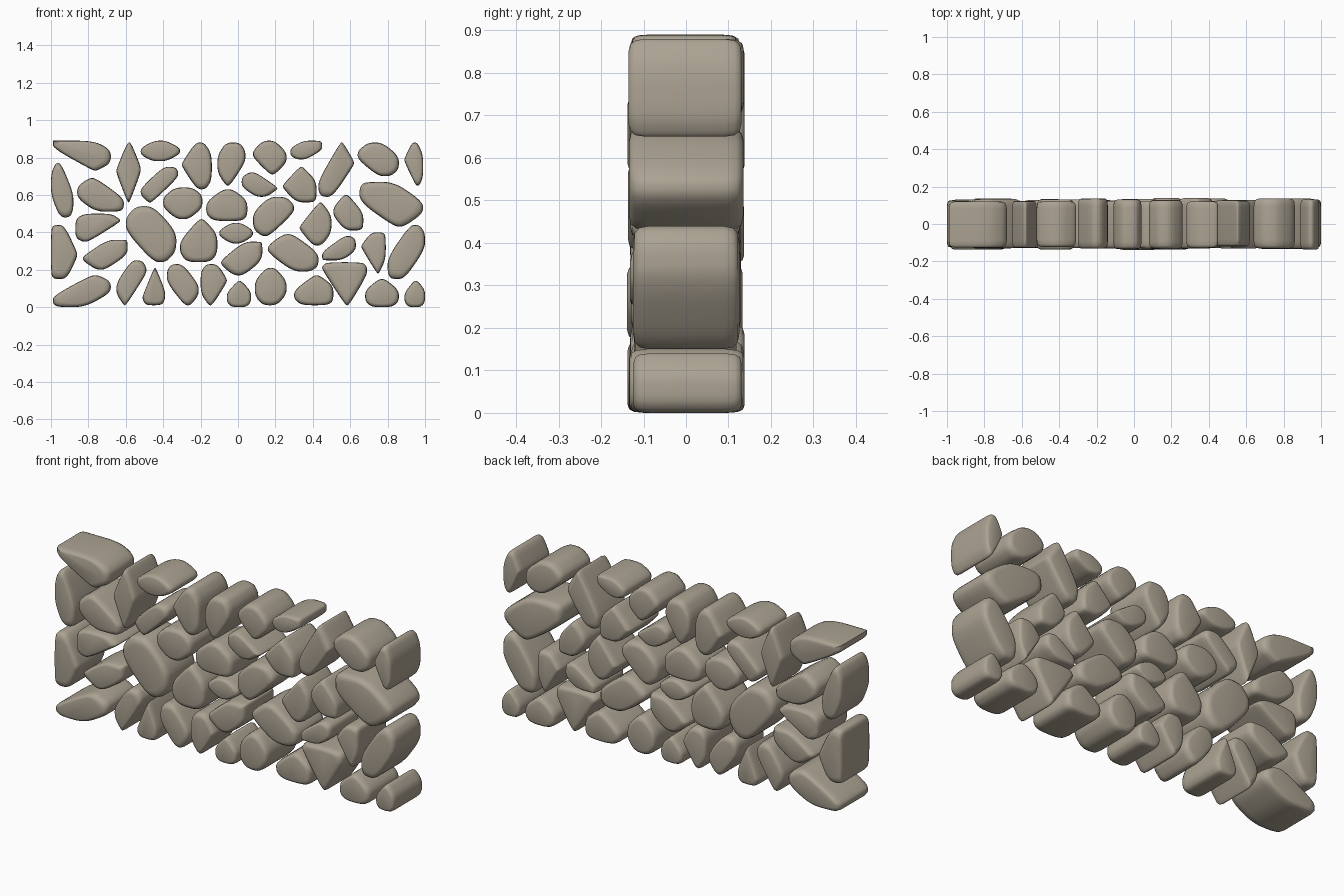
import bpy
import bmesh
import random

random.seed(4)

default_cube = bpy.data.objects.get("Cube")
if default_cube:
    bpy.data.objects.remove(default_cube, do_unlink=True)

# One warm grey-beige stone colour
stone_colour = (0.41, 0.365, 0.29, 1)
material = bpy.data.materials.new("warm grey stone")
material.use_nodes = True
material.diffuse_color = stone_colour
shader = material.node_tree.nodes["Principled BSDF"]
shader.inputs["Base Color"].default_value = stone_colour
shader.inputs["Roughness"].default_value = 0.8

# Depth fraction and outline scale of each ring, from the belly to the worn face
HALF_PROFILE = [(0.7, 1), (0.88, 0.97), (0.97, 0.89), (1, 0.74)]


def share(first, second):
    """Shrink two corner cuts so that they fit along the same side."""
    factor = min(1, 0.92 / max(first + second, 0.01))
    return first * factor, second * factor


def worn(points, ratio=0.22):
    """Cut every corner of a closed outline to round it."""
    result = []
    for (ax, az), (bx, bz) in zip(points, points[1:] + points[:1]):
        result.append((ax + (bx - ax) * ratio, az + (bz - az) * ratio))
        result.append((bx + (ax - bx) * ratio, bz + (az - bz) * ratio))
    return result


def fitted(values, low, high):
    """Stretch coordinates to run exactly from low to high."""
    start, end = min(values), max(values)
    return [low + (v - start) / (end - start) * (high - low) for v in values]


def outline(left, right, bottom, top, nw, ne, se, sw):
    """Rounded outline of a box whose four corners are cut by given fractions."""
    nw_x, ne_x = share(nw, ne)
    sw_x, se_x = share(sw, se)
    nw_z, sw_z = share(nw, sw)
    ne_z, se_z = share(ne, se)
    points = [(sw_x, 0), (1 - se_x, 0), (1, se_z), (1, 1 - ne_z),
              (1 - ne_x, 1), (nw_x, 1), (0, 1 - nw_z), (0, sw_z)]
    for _ in range(3):
        points = worn(points)
    xs, zs = zip(*points)
    return list(zip(fitted(xs, left, right), fitted(zs, bottom, top)))


def stone(name, *shape):
    """Pillow-shaped stone running through the wall from front to back."""
    points = outline(*shape)
    count = len(points)
    cx = sum(x for x, z in points) / count
    cz = sum(z for x, z in points) / count
    depth = random.uniform(0.12, 0.136)
    shift = random.uniform(-0.004, 0.004)
    profile = [(-y, s) for y, s in reversed(HALF_PROFILE)] + HALF_PROFILE

    bm = bmesh.new()
    rings = [[bm.verts.new((cx + (x - cx) * s, y * depth + shift, cz + (z - cz) * s))
              for x, z in points] for y, s in profile]
    for near, far in zip(rings, rings[1:]):
        for i in range(count):
            j = (i + 1) % count
            bm.faces.new((near[i], near[j], far[j], far[i]))
    bm.faces.new(rings[0])
    bm.faces.new(rings[-1])
    bmesh.ops.remove_doubles(bm, verts=bm.verts, dist=0.0003)
    bmesh.ops.recalc_face_normals(bm, faces=bm.faces)
    for face in bm.faces:
        face.smooth = True
    mesh = bpy.data.meshes.new(name)
    bm.to_mesh(mesh)
    bm.free()
    mesh.materials.append(material)
    bpy.context.collection.objects.link(bpy.data.objects.new(name, mesh))


def course(name, shapes):
    for number, shape in enumerate(shapes, 1):
        stone(f"{name}_stone_{number}", *shape)


# Each stone: left, right, bottom, top, then corner cuts clockwise from upper left
course("top", [
    (-.99, -.68, .73, .89, 0, .3, .25, .75),
    (-.65, -.52, .56, .88, .45, .4, .5, .5),
    (-.52, -.31, .78, .89, .35, .35, .35, .3),
    (-.3, -.14, .63, .88, .45, .25, .2, .5),
    (-.11, .04, .65, .88, .3, .2, .55, .3),
    (.08, .26, .71, .89, .3, .35, .35, .5),
    (.28, .45, .79, .89, .4, .1, .5, .2),
    (.43, .62, .59, .88, .7, .35, .6, .1),
    (.64, .86, .7, .88, .25, .4, .2, .5),
    (.89, .99, .65, .88, .4, .3, .2, .6),
])

course("upper", [
    (-1, -.88, .48, .77, .2, .55, .15, .4),
    (-.86, -.61, .51, .69, .25, .6, .1, .4),
    (-.52, -.32, .56, .75, .6, .1, .7, .2),
    (-.4, -.19, .47, .64, .3, .25, .35, .35),
    (-.17, .05, .46, .63, .4, .35, .15, .2),
    (.02, .21, .59, .72, .2, .6, .3, .4),
    (.24, .42, .56, .75, .5, .4, .1, .4),
    (.51, .67, .41, .6, .35, .5, .1, .4),
    (.65, .99, .43, .67, .1, .45, .3, .55),
])

course("middle", [
    (-.87, -.63, .35, .5, .2, .2, .7, .15),
    (-.6, -.33, .24, .54, .2, .45, .2, .55),
    (-.31, -.11, .24, .47, .5, .35, .2, .2),
    (-.1, .08, .34, .45, .35, .35, .35, .35),
    (.08, .3, .38, .59, .4, .2, .6, .2),
    (.33, .5, .33, .56, .6, .3, .3, .4),
])

course("lower", [
    (-1, -.86, .15, .44, .1, .5, .4, .1),
    (-.83, -.59, .2, .36, .55, .05, .5, .3),
    (-.09, .13, .17, .35, .55, .05, .45, .3),
    (.16, .43, .19, .39, .3, .5, .15, .5),
    (.45, .63, .25, .38, .65, .15, .4, .05),
    (.66, .79, .18, .4, .4, .1, .35, .8),
    (.8, 1, .15, .44, .6, .15, .55, .1),
])

course("bottom", [
    (-.99, -.68, 0, .17, .65, .2, .45, .1),
    (-.65, -.49, .01, .25, .5, .15, .7, .25),
    (-.51, -.39, .01, .21, .75, .6, .15, .15),
    (-.38, -.21, .01, .23, .15, .5, .25, .55),
    (-.2, -.06, .01, .23, .2, .35, .55, .3),
    (-.06, .07, 0, .14, .45, .4, .2, .2),
    (.09, .26, .01, .21, .35, .35, .3, .25),
    (.3, .51, .01, .17, .5, .35, .15, .2),
    (.45, .69, .01, .24, .1, .1, .7, .9),
    (.68, .86, 0, .15, .4, .4, .2, .2),
    (.89, 1, 0, .14, .45, .35, .2, .2),
])
